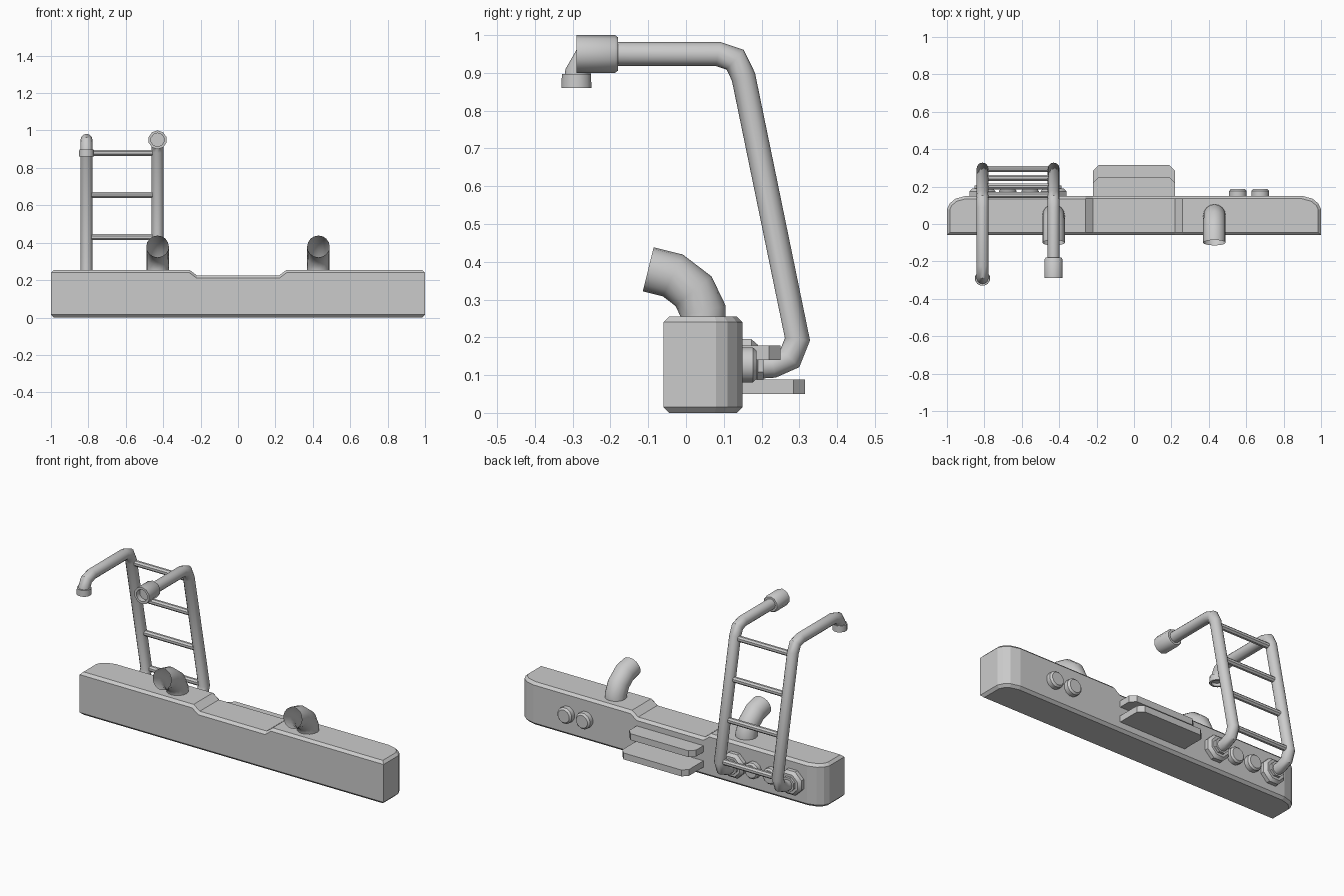
import bpy, bmesh, math
from mathutils import Vector

if "Cube" in bpy.data.objects:
    bpy.data.objects.remove(bpy.data.objects["Cube"])

grey = bpy.data.materials.new("light_grey")
grey.diffuse_color = (0.6, 0.6, 0.6, 1)
grey.use_nodes = True
grey.node_tree.nodes["Principled BSDF"].inputs["Base Color"].default_value = grey.diffuse_color


def finish(bm, name, smooth=True):
    bmesh.ops.recalc_face_normals(bm, faces=bm.faces)
    me = bpy.data.meshes.new(name)
    bm.to_mesh(me)
    bm.free()
    me.materials.append(grey)
    ob = bpy.data.objects.new(name, me)
    bpy.context.collection.objects.link(ob)
    if smooth:
        bpy.ops.object.select_all(action='DESELECT')
        ob.select_set(True)
        bpy.context.view_layer.objects.active = ob
        bpy.ops.object.shade_smooth_by_angle(angle=math.radians(40))
    return ob


def tube(name, x, path, r, sides=12):
    """Tube swept along (y, z) points in the plane of constant x, open ends."""
    bm = bmesh.new()
    pts = [Vector((x, y, z)) for y, z in path]
    side = Vector((1, 0, 0))
    rings = []
    for i, p in enumerate(pts):
        a = (p - pts[i - 1]).normalized() if i else (pts[1] - p).normalized()
        b = (pts[i + 1] - p).normalized() if i < len(pts) - 1 else a
        t = (a + b).normalized()
        n = t.cross(side) / max(0.5, t.dot(a))
        rings.append([bm.verts.new(p + r * (math.cos(k) * side + math.sin(k) * n))
                      for k in (2 * math.pi * j / sides for j in range(sides))])
    for u, v in zip(rings, rings[1:]):
        for j in range(sides):
            k = (j + 1) % sides
            bm.faces.new((u[j], u[k], v[k], v[j]))
    return finish(bm, name)


def lathe(name, origin, axis, profile, sides=12):
    """Turned part: (radius, distance along axis) profile, closed at both ends."""
    bm = bmesh.new()
    rot = Vector((0, 0, 1)).rotation_difference(Vector(axis))
    rings = []
    for r, h in profile:
        rings.append([bm.verts.new(Vector(origin) + rot @ Vector((r * math.cos(k), r * math.sin(k), h)))
                      for k in (2 * math.pi * (j + 0.5) / sides for j in range(sides))])
    for u, v in zip(rings, rings[1:]):
        for j in range(sides):
            k = (j + 1) % sides
            bm.faces.new((u[j], u[k], v[k], v[j]))
    bm.faces.new(rings[0])
    bm.faces.new(rings[-1])
    return finish(bm, name)


def prism(bm, outline, z0, z1):
    low = [bm.verts.new((x, y, z0)) for x, y in outline]
    high = [bm.verts.new((x, y, z1)) for x, y in outline]
    bm.faces.new(low)
    bm.faces.new(high)
    for i in range(len(low)):
        k = (i + 1) % len(low)
        bm.faces.new((low[i], low[k], high[k], high[i]))


# Bumper beam: rounded rear corners, chamfered rims, dropped middle
half = [(1, -0.06), (1, 0.08), (0.985, 0.11), (0.955, 0.135), (0.9, 0.15)]
bm = bmesh.new()
prism(bm, half + [(-x, y) for x, y in reversed(half)], 0, 0.255)
rim = [e for e in bm.edges if abs(e.verts[0].co.z - e.verts[1].co.z) < 1e-5]
bmesh.ops.bevel(bm, geom=rim, offset=0.015, segments=1, affect='EDGES')
for x in (-0.26, -0.22, 0.22, 0.26):
    bmesh.ops.bisect_plane(bm, geom=bm.verts[:] + bm.edges[:] + bm.faces[:],
                           plane_co=(x, 0, 0), plane_no=(1, 0, 0))
for v in bm.verts:
    if abs(v.co.x) < 0.23 and v.co.z > 0.2:
        v.co.z -= 0.03
finish(bm, "bumper_beam", smooth=False)

# Rear step plates with clipped corners
for name, y, z in (("upper_step", 0.25, 0.14), ("lower_step", 0.315, 0.05)):
    bm = bmesh.new()
    prism(bm, [(-0.22, 0.14), (0.22, 0.14), (0.22, y - 0.03), (0.19, y),
               (-0.19, y), (-0.22, y - 0.03)], z, z + 0.038)
    finish(bm, name, smooth=False)

# Round rear lamps, two on each side
for s in (-1, 1):
    for x in (0.555, 0.675):
        lathe("rear_lamp", (s * x, 0.145, 0.127), (0, 1, 0),
              [(0.048, 0), (0.048, 0.032), (0.038, 0.042)])

# Curved exhaust stacks, open at the mouth
for s in (-1, 1):
    tube("exhaust_pipe", s * 0.43,
         [(0.045, 0.24), (0.045, 0.27), (0.02, 0.322), (-0.035, 0.364), (-0.1, 0.38)], 0.06, 16)

# Ladder rails and their mounting flanges
rail = [(0.15, 0.12), (0.23, 0.125), (0.275, 0.145), (0.295, 0.195),
        (0.152, 0.89), (0.13, 0.935), (0.085, 0.95)]
LEFT, RIGHT = -0.81, -0.43
tube("left_rail", LEFT, rail + [(-0.22, 0.95), (-0.268, 0.935), (-0.288, 0.9), (-0.29, 0.87)], 0.032)
tube("right_rail", RIGHT, rail + [(-0.2, 0.95)], 0.032)
for x in (LEFT, RIGHT):
    lathe("rail_flange", (x, 0.145, 0.125), (0, 1, 0),
          [(0.076, 0), (0.076, 0.028), (0.06, 0.045), (0.045, 0.045), (0.045, 0.06)], 8)

# Ladder rungs
for z in (0.2, 0.43, 0.655, 0.88):
    y = 0.295 - 0.143 * (z - 0.195) / 0.695
    lathe("ladder_rung", (LEFT, y, z), (1, 0, 0), [(0.017, 0), (0.017, RIGHT - LEFT)], 8)

# Rail end fittings with recessed mouths
lathe("right_nozzle", (RIGHT, -0.18, 0.95), (0, -1, 0),
      [(0.044, 0), (0.05, 0.008), (0.05, 0.11), (0.036, 0.11), (0.036, 0.08)], 10)
lathe("left_nozzle", (LEFT, -0.29, 0.897), (0, 0, -1),
      [(0.04, 0), (0.041, 0.037), (0.03, 0.037), (0.03, 0.02)], 12)
